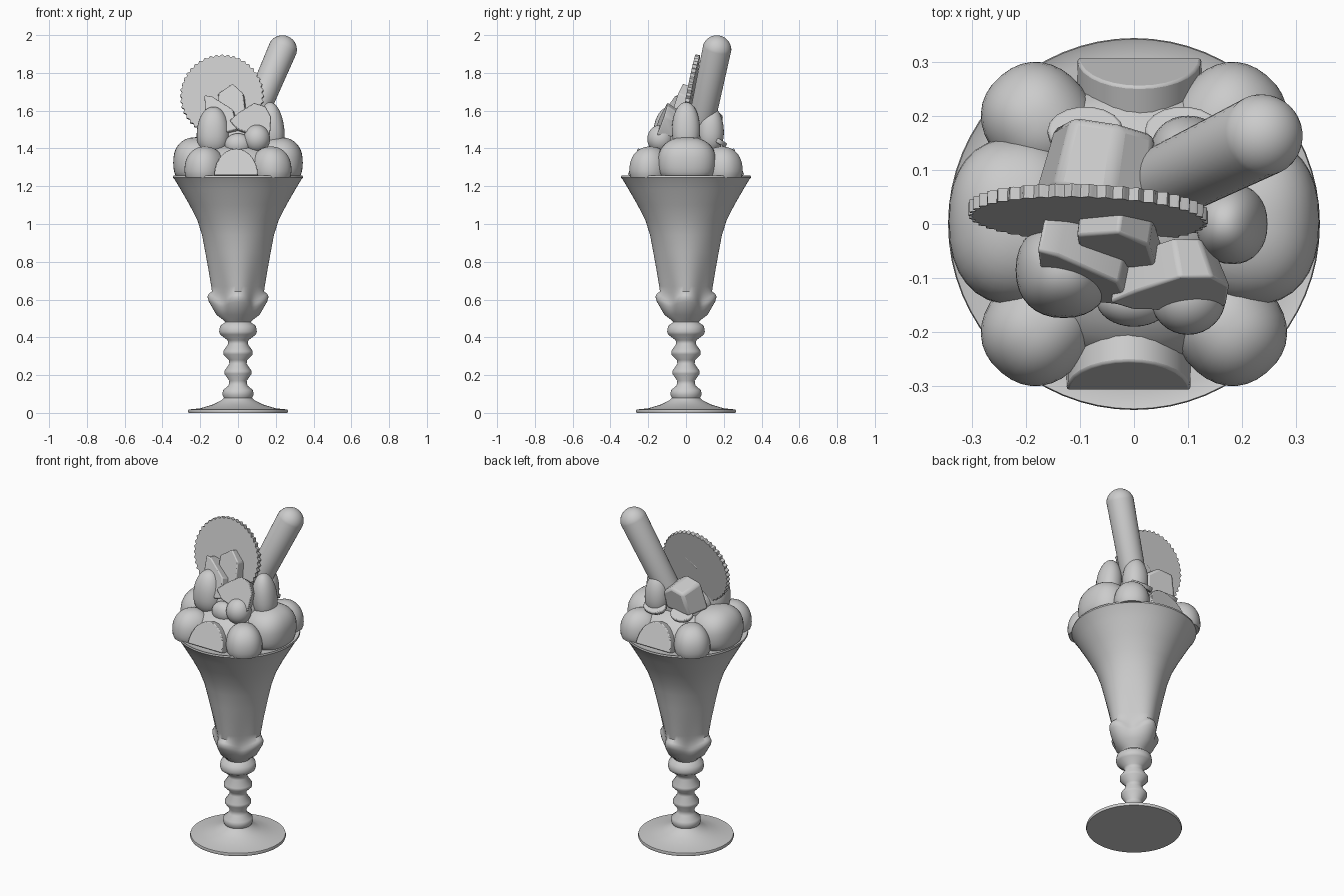
import bpy, bmesh, math
from mathutils import Vector, Matrix

if "Cube" in bpy.data.objects:
    bpy.data.objects.remove(bpy.data.objects["Cube"])

grey = bpy.data.materials.new("plain_grey")
grey.use_nodes = True
grey.diffuse_color = (0.6, 0.6, 0.6, 1)
grey.node_tree.nodes["Principled BSDF"].inputs["Base Color"].default_value = (0.6, 0.6, 0.6, 1)


def finish(name, bm, matrix=None, angle=40, bevel=0):
    bmesh.ops.recalc_face_normals(bm, faces=bm.faces[:])
    mesh = bpy.data.meshes.new(name)
    bm.to_mesh(mesh)
    bm.free()
    ob = bpy.data.objects.new(name, mesh)
    bpy.context.collection.objects.link(ob)
    mesh.materials.append(grey)
    if matrix:
        ob.matrix_world = matrix
    if bevel:
        mod = ob.modifiers.new("rounding", 'BEVEL')
        mod.width, mod.segments = bevel, 2
    bpy.ops.object.select_all(action='DESELECT')
    ob.select_set(True)
    bpy.context.view_layer.objects.active = ob
    bpy.ops.object.shade_smooth_by_angle(angle=math.radians(angle))
    return ob


def place(loc, rot=(0, 0, 0)):
    turn = Matrix.Identity(4)
    for axis, a in zip("XYZ", rot):
        turn = Matrix.Rotation(math.radians(a), 4, axis) @ turn
    return Matrix.Translation(loc) @ turn


def blob(name, loc, size, rot=(0, 0, 0), square=1.0, taper=0.0, floor=-1.0):
    """Rounded ellipsoid; square < 1 fattens it, taper narrows the top, floor flattens the base."""
    bm = bmesh.new()
    bmesh.ops.create_uvsphere(bm, u_segments=32, v_segments=20, radius=1)
    for v in bm.verts:
        p = [math.copysign(abs(c) ** square, c) for c in v.co]
        k = 1 - taper * p[2]
        v.co = Vector((p[0] * size[0] * k, p[1] * size[1] * k, max(p[2], floor) * size[2]))
    return finish(name, bm, place(loc, rot), 60)


def slab(name, points, depth, matrix, bevel=0.006, grow=1.0):
    """Outline in local x-z, extruded along local y; grow scales the back."""
    bm = bmesh.new()
    front = [bm.verts.new((x, -depth / 2, z)) for x, z in points]
    back = [bm.verts.new((x * grow, depth / 2, z * grow)) for x, z in points]
    bm.faces.new(front)
    bm.faces.new(back[::-1])
    n = len(points)
    for i in range(n):
        bm.faces.new((front[i], back[i], back[(i + 1) % n], front[(i + 1) % n]))
    return finish(name, bm, matrix, 35, bevel)


# Sundae glass: lathed profile of (radius, height, squareness)
profile = [(0.262, 0, 0), (0.265, 0.008, 0), (0.262, 0.018, 0), (0.20, 0.024, 0),
           (0.13, 0.045, 0), (0.085, 0.068, 0), (0.075, 0.08, 0), (0.082, 0.095, 0),
           (0.08, 0.12, 0), (0.05, 0.145, 0), (0.046, 0.17, 0), (0.072, 0.207, 0),
           (0.072, 0.222, 0), (0.046, 0.26, 0), (0.048, 0.28, 0), (0.078, 0.31, 0),
           (0.078, 0.327, 0), (0.052, 0.365, 0), (0.055, 0.385, 0), (0.095, 0.415, 0),
           (0.10, 0.43, 0), (0.095, 0.46, 0), (0.068, 0.48, 0), (0.075, 0.49, 0.02),
           (0.115, 0.52, 0.1), (0.155, 0.575, 0.25), (0.162, 0.597, 0.28),
           (0.155, 0.612, 0.27), (0.138, 0.64, 0.15), (0.142, 0.67, 0.13),
           (0.155, 0.75, 0.09), (0.173, 0.85, 0.05), (0.19, 0.94, 0.02),
           (0.215, 1.02, 0), (0.256, 1.1, 0), (0.302, 1.18, 0), (0.335, 1.235, 0),
           (0.344, 1.246, 0), (0.342, 1.256, 0), (0.332, 1.252, 0), (0.31, 1.249, 0)]
bm = bmesh.new()
rings, sides = [], 64
for r, z, sq in profile:
    ring = []
    for i in range(sides):
        a = math.tau * i / sides
        wave = math.cos(4 * a)
        k = r * (1 - sq * (1 - wave) / 2)
        lift = 0.12 * wave * max(0, sq - 0.12)
        ring.append(bm.verts.new((k * math.cos(a), k * math.sin(a), z + lift)))
    rings.append(ring)
for lo, hi in zip(rings, rings[1:]):
    for i in range(sides):
        j = (i + 1) % sides
        bm.faces.new((lo[i], lo[j], hi[j], hi[i]))
bm.faces.new(rings[0][::-1])
bm.faces.new(rings[-1])
finish("sundae_glass", bm, None, 50)

# Ice cream filling and the ring of scoops on the rim
blob("ice_cream_mound", (0, 0, 1.27), (0.26, 0.26, 0.17), square=0.9, floor=-0.2)
for sx, side in ((1, "left"), (-1, "right")):
    blob(side + "_scoop", (sx * 0.215, 0.005, 1.325), (0.128, 0.155, 0.135), square=0.85, floor=-0.58)
    for sy, end in ((1, "back"), (-1, "front")):
        blob(f"{end}_{side}_scoop", (sx * 0.175, sy * 0.19, 1.3), (0.1, 0.11, 0.11),
             (0, 0, sx * sy * -40), square=0.9, taper=0.08, floor=-0.48)

# Half-round fruit slices at the front and back of the rim
dome = [(0.115 * math.cos(math.pi * i / 14), 0.15 * math.sin(math.pi * i / 14)) for i in range(15)]
for turn, sy, end in ((0, -1, "front"), (180, 1, "back")):
    slab(end + "_fruit_slice", dome, 0.06, place((sy * 0.01, sy * 0.28, 1.25), (-21, 0, turn)), 0.005)

# Upper fruit and cream
blob("left_berry", (0.18, 0, 1.51), (0.064, 0.074, 0.135), (0, -6, 0), 0.92, 0.08)
blob("right_berry", (-0.13, -0.085, 1.49), (0.088, 0.088, 0.13), square=0.9, taper=0.12)
blob("back_left_berry", (0.1, 0.13, 1.5), (0.07, 0.07, 0.125), square=0.95, taper=0.1)
blob("cream_heart", (0, 0, 1.43), (0.17, 0.14, 0.12), square=0.9)
blob("front_cream_drop", (0, -0.14, 1.42), (0.07, 0.05, 0.06))
blob("front_left_cream_drop", (0.1, -0.135, 1.45), (0.07, 0.07, 0.075))
slab("back_fruit_chunk", [(-0.11, -0.09), (0.1, -0.09), (0.11, 0.03), (0.03, 0.085), (-0.075, 0.07)],
     0.14, place((-0.065, 0.11, 1.53), (-10, 0, -10)), 0.015, 0.85)

# Fruit wedges in front of the wafer
slab("right_fruit_wedge", [(-0.09, 0.1), (-0.05, 0.095), (0.07, 0.02), (0.1, -0.09), (0, -0.12), (-0.07, -0.06)],
     0.08, place((-0.09, -0.065, 1.575), (-20, 0, -12)))
slab("middle_fruit_wedge", [(-0.075, 0.05), (0, 0.105), (0.06, 0.05), (0.08, -0.09), (-0.06, -0.1)],
     0.06, place((-0.03, -0.02, 1.635), (-18, 0, -8)))
slab("front_fruit_wedge", [(-0.11, 0), (-0.06, 0.045), (0.025, 0.1), (0.085, 0.08), (0.115, 0.02),
                           (0.105, -0.08), (0.075, -0.105), (0.01, -0.08), (-0.07, -0.05)],
     0.085, place((0.06, -0.095, 1.535), (-20, 0, 6)), grow=0.8)
leaf = [(0.07 * math.cos(math.tau * i / 18), 0.05 * math.sin(math.tau * i / 18)) for i in range(18)]
for sx, side in ((1, "left"), (-1, "right")):
    slab(side + "_fruit_chip", leaf, 0.025, place((sx * 0.09, 0.17, 1.44), (60, 0, 0)))

# Round wafer with a crimped edge
rim = []
for i in range(264):
    a = math.tau * i / 264
    r = 0.217 + 0.005 * math.cos(44 * a)
    rim.append((r * math.cos(a), r * math.sin(a)))
slab("round_wafer", rim, 0.024, place((-0.085, 0.02, 1.678), (-11, 0, -2)), 0)

# Rolled biscuit with a domed tip
foot, tip = Vector((0.045, 0.07, 1.48)), Vector((0.235, 0.163, 1.922))
axis = tip - foot
bm = bmesh.new()
bmesh.ops.create_uvsphere(bm, u_segments=32, v_segments=20, radius=0.077)
for v in bm.verts:
    if v.co.z > 0.001:
        v.co.z += axis.length
    else:
        v.co.x, v.co.y = v.co.x * 0.9, v.co.y * 0.9
finish("rolled_biscuit", bm, Matrix.Translation(foot) @ axis.to_track_quat('Z', 'Y').to_matrix().to_4x4(), 60)
